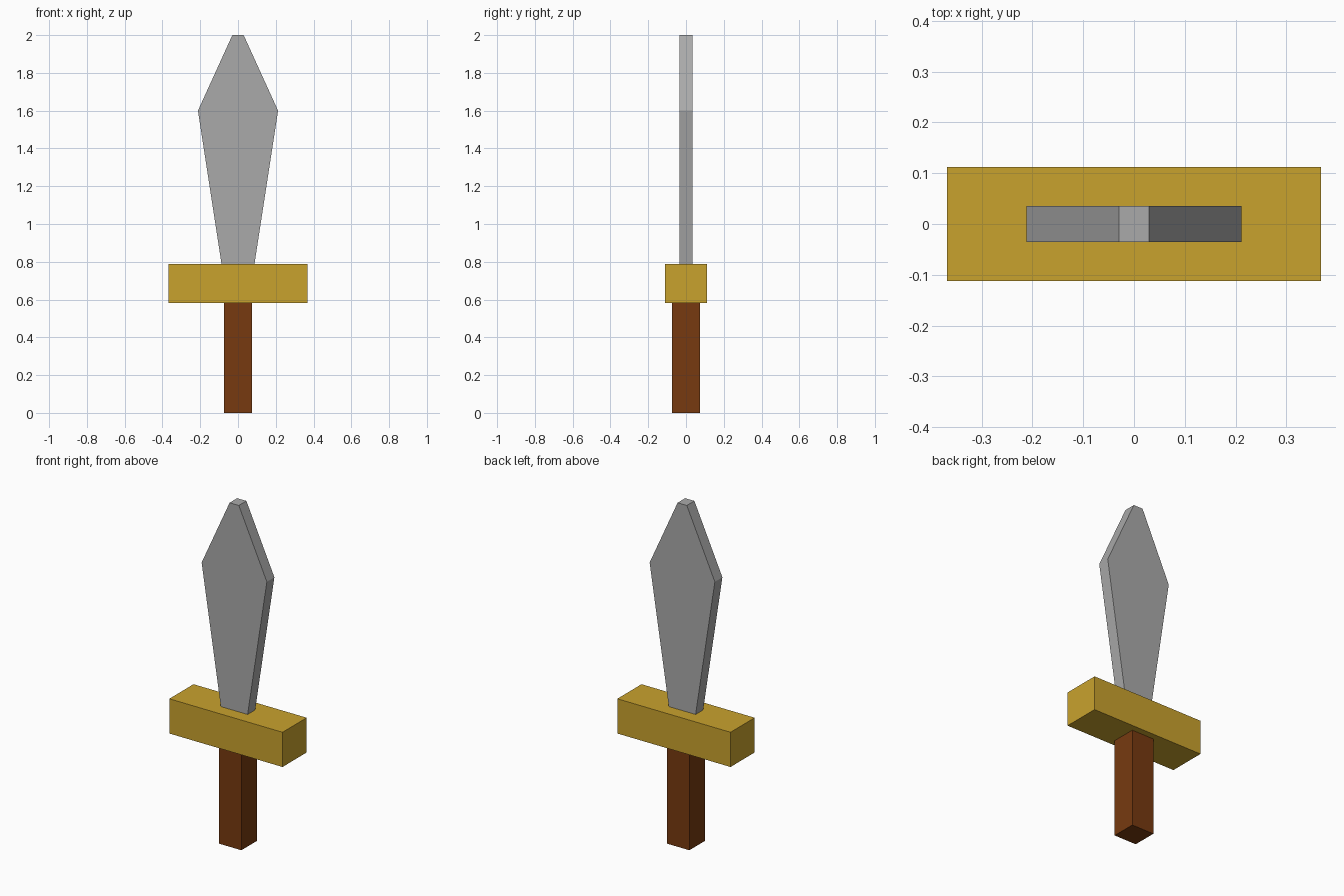
import bpy

if "Cube" in bpy.data.objects:
    bpy.data.objects.remove(bpy.data.objects["Cube"])


def material(name, rgb):
    m = bpy.data.materials.new(name)
    m.diffuse_color = (*rgb, 1.0)
    m.use_nodes = True
    m.node_tree.nodes["Principled BSDF"].inputs["Base Color"].default_value = m.diffuse_color
    return m


def prism(name, profile, half_depth, mat):
    """Extrude a front (x, z) profile symmetrically along y."""
    n = len(profile)
    verts = [(x, y, z) for y in (-half_depth, half_depth) for x, z in profile]
    faces = [list(range(n)), list(range(2 * n - 1, n - 1, -1))]
    faces += [[i, i + n, (i + 1) % n + n, (i + 1) % n] for i in range(n)]
    mesh = bpy.data.meshes.new(name)
    mesh.from_pydata(verts, [], faces)
    mesh.materials.append(mat)
    obj = bpy.data.objects.new(name, mesh)
    bpy.context.collection.objects.link(obj)
    return obj


def mirrored(right_side):
    """Right-hand points, bottom to top, completed with their mirror."""
    return right_side + [(-x, z) for x, z in reversed(right_side)]


steel = material("steel grey", (0.402, 0.402, 0.402))
gold = material("gold", (0.584, 0.362, 0.027))
wood = material("brown wood", (0.184, 0.042, 0.005))

# Square grip
prism("grip", mirrored([(0.073, 0.0), (0.073, 0.583)]), 0.073, wood)
# Crossguard block
prism("crossguard", mirrored([(0.368, 0.583), (0.368, 0.787)]), 0.112, gold)
# Leaf-shaped blade with a blunt tip
prism("blade", mirrored([(0.087, 0.787), (0.212, 1.6), (0.03, 2.0)]), 0.035, steel)
